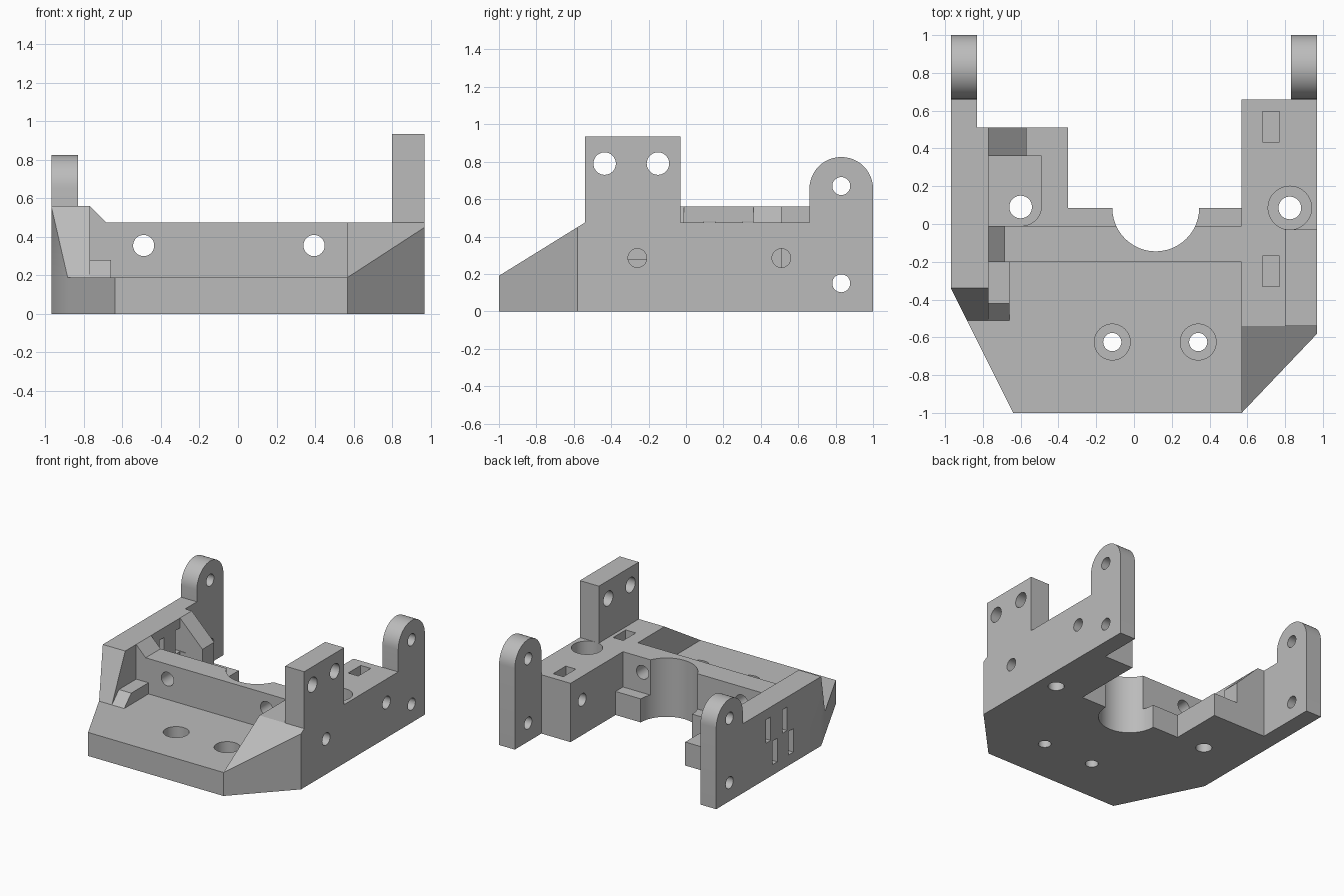
import bpy, bmesh
from math import pi, sin, cos

old = bpy.data.objects.get("Cube")
if old:
    bpy.data.objects.remove(old)

grey = bpy.data.materials.new("plain grey")
grey.use_nodes = True
colour = (0.5, 0.5, 0.5, 1)
grey.diffuse_color = colour
grey.node_tree.nodes["Principled BSDF"].inputs["Base Color"].default_value = colour


def arc(cx, cy, r, a0, a1, n=24):
    return [(cx + r * cos(a0 + (a1 - a0) * i / n), cy + r * sin(a0 + (a1 - a0) * i / n))
            for i in range(n + 1)]


def prism(name, axis, pts, lo, hi):
    """Extrude a 2D outline along an axis."""
    place = {"x": lambda a, b, t: (t, a, b),
             "y": lambda a, b, t: (a, t, b),
             "z": lambda a, b, t: (a, b, t)}[axis]
    bm = bmesh.new()
    low = [bm.verts.new(place(a, b, lo)) for a, b in pts]
    high = [bm.verts.new(place(a, b, hi)) for a, b in pts]
    bm.faces.new(low)
    bm.faces.new(high)
    for i in range(len(pts)):
        j = (i + 1) % len(pts)
        bm.faces.new((low[i], low[j], high[j], high[i]))
    bmesh.ops.recalc_face_normals(bm, faces=bm.faces)
    mesh = bpy.data.meshes.new(name)
    bm.to_mesh(mesh)
    bm.free()
    mesh.materials.append(grey)
    ob = bpy.data.objects.new(name, mesh)
    bpy.context.collection.objects.link(ob)
    return ob


def box(name, x, y, z):
    return prism(name, "z", [(x[0], y[0]), (x[1], y[0]), (x[1], y[1]), (x[0], y[1])], *z)


def rod(name, axis, a, b, r, lo, hi):
    return prism(name, axis, arc(a, b, r, 0, 2 * pi, 48)[:-1], lo, hi)


def combine(body, part, operation):
    mod = body.modifiers.new(part.name, "BOOLEAN")
    mod.operation, mod.object, mod.solver = operation, part, "EXACT"
    bpy.context.view_layer.objects.active = body
    bpy.ops.object.modifier_apply(modifier=mod.name)
    bpy.data.objects.remove(part)


def ear(name, x0, x1, start, join):
    outline = [(start, 0), (1, 0)] + arc(0.83, 0.655, 0.17, 0, pi) + [(0.66, join), (start, join)]
    return prism(name, "x", outline, x0, x1)


# Floor plate with stepped rear edge
body = prism("bracket", "z", [
    (-0.97, -1), (0.97, -1), (0.97, 0.66), (0.57, 0.66), (0.57, 0.085),
    (-0.35, 0.085), (-0.35, 0.51), (-0.97, 0.51)], 0, 0.19)

# Solid parts
solids = [
    box("cross_wall", (-0.8, 0.6), (-0.2, -0.01), (0, 0.475)),
    prism("right_block", "x", [(-1, 0), (-1, 0.19), (-0.54, 0.475), (0.66, 0.475), (0.66, 0)],
          0.57, 0.97),
    prism("left_wall", "x", [(-0.51, 0), (-0.51, 0.19), (-0.34, 0.56), (0.51, 0.56), (0.51, 0)],
          -0.97, -0.77),
    ear("left_ear", -0.97, -0.83, 0.4, 0.56),
    ear("right_ear", 0.83, 0.97, 0.5, 0.475),
    box("tall_plate", (0.8, 0.97), (-0.54, -0.03), (0.1, 0.935)),
    prism("rear_gusset", "y", [(-0.8, 0), (-0.57, 0), (-0.57, 0.36), (-0.77, 0.56), (-0.8, 0.56)],
          0.36, 0.51),
    prism("wall_fillet", "y", [(-0.8, 0.3), (-0.685, 0.3), (-0.685, 0.475), (-0.77, 0.56), (-0.8, 0.56)],
          -0.2, -0.01),
    prism("front_rib", "x", [(-0.51, 0.1), (-0.51, 0.19), (-0.42, 0.28), (-0.15, 0.28), (-0.15, 0.1)],
          -0.8, -0.66),
]
for part in solids:
    combine(body, part, "UNION")

# Angled front corners and the round motor opening
cutters = [
    prism("left_corner", "z", [(-1.07, -0.14), (-1.2, -1.2), (-0.54, -1.2)], -0.1, 1.1),
    prism("right_corner", "z", [(1.07, -0.475), (0.37, -1.21), (1.2, -1.21)], -0.1, 1.1),
    rod("round_opening", "z", 0.115, 0.085, 0.23, -0.1, 1),
    prism("left_pocket", "z", [(-0.77, 0.36), (-0.49, 0.36)]
          + arc(-0.595, 0.095, 0.105, 0, -pi / 2, 12) + [(-0.77, -0.01)], 0.08, 0.3),
    rod("left_bolt", "z", -0.6, 0.09, 0.06, -0.1, 0.2),
    rod("right_bolt", "z", 0.825, 0.085, 0.06, -0.1, 0.4),
    rod("right_counterbore", "z", 0.825, 0.085, 0.115, 0.19, 0.6),
]
# Counterbored holes in the front floor
for x in (-0.115, 0.34):
    cutters += [rod("floor_hole", "z", x, -0.625, 0.048, -0.1, 0.2),
                rod("floor_counterbore", "z", x, -0.625, 0.095, 0.09, 0.3)]
# Holes through the cross wall
for x in (-0.49, 0.395):
    cutters.append(rod("wall_hole", "y", x, 0.355, 0.055, -0.3, 0.1))
# Tall plate holes, ear holes, side screw holes with nut slots
for y in (-0.435, -0.15):
    cutters.append(rod("plate_hole", "x", y, 0.79, 0.06, 0.7, 1.1))
for z in (0.15, 0.67):
    cutters.append(rod("ear_hole", "x", 0.83, z, 0.048, -1.1, 1.1))
for y, slot in ((-0.26, -0.25), (0.51, 0.515)):
    cutters += [rod("screw_hole", "x", y, 0.285, 0.05, 0.5, 1.1),
                box("nut_slot", (0.68, 0.77), (slot - 0.08, slot + 0.08), (0.21, 0.6))]
# Tie slots through the left wall
for y, z in ((0.335, 0.29), (0.125, 0.29), (0.25, 0.085), (0.045, 0.085)):
    cutters.append(box("tie_slot", (-1.1, -0.72), (y - 0.03, y + 0.03), (z, z + 0.19)))

for part in cutters:
    combine(body, part, "DIFFERENCE")

# Smooth round surfaces, keep edges crisp
bpy.ops.object.select_all(action="DESELECT")
body.select_set(True)
bpy.context.view_layer.objects.active = body
bpy.ops.object.shade_smooth_by_angle()
